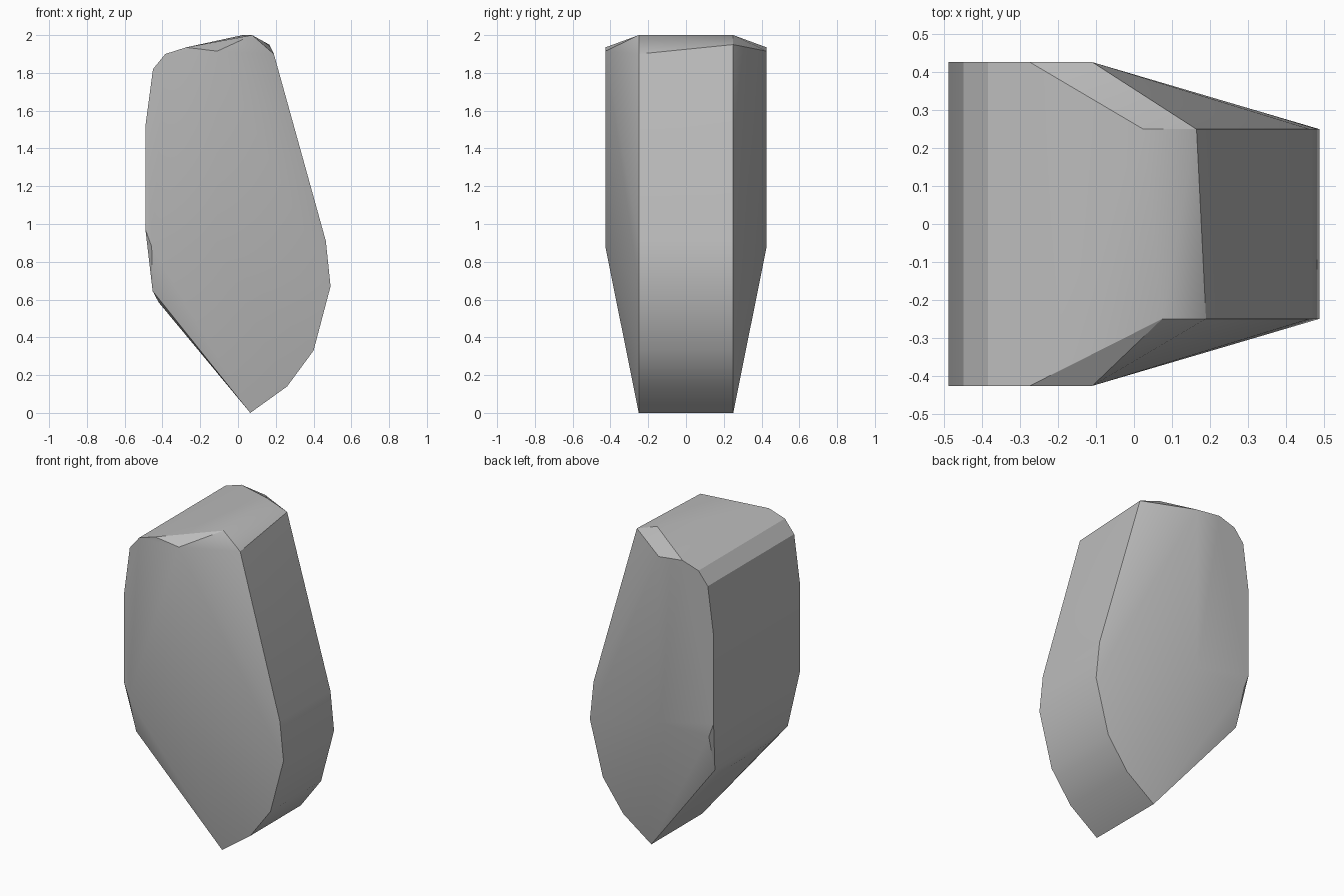
import bpy, bmesh, math

# Start clean
cube = bpy.data.objects.get("Cube")
if cube:
    bpy.data.objects.remove(cube, do_unlink=True)

# Stone colour
stone = bpy.data.materials.new("stone grey")
stone.use_nodes = True
grey = (0.5, 0.5, 0.5, 1)
stone.diffuse_color = grey
stone.node_tree.nodes["Principled BSDF"].inputs["Base Color"].default_value = grey

CHEEK, CORE = 0.427, 0.25   # half widths of the broad sides and of the narrow rim

# Profiles as (x, z): broad sides, narrow rim, and the chipped lower corner
cheek = [(-0.49, 1.52), (-0.45, 1.82), (-0.385, 1.9), (-0.275, 1.935),
         (-0.11, 1.915), (-0.11, 0.88), (-0.457, 0.88), (-0.49, 0.97)]
rim = [(0.065, 0), (0.26, 0.14), (0.4, 0.33), (0.49, 0.67), (0.465, 0.91),
       (-0.42, 0.585)]
chip = [(-0.452, 0.645)]

# Top ridge differs slightly between front and back
ridge = {-1: [(0.075, 2.0), (0.19, 1.9)], 1: [(0.025, 2.0), (0.165, 1.95)]}

bm = bmesh.new()
for side in (-1, 1):
    for profile, width in ((cheek, CHEEK), (rim + ridge[side], CORE), (chip, 0.36)):
        for x, z in profile:
            bm.verts.new((x, side * width, z))

# Wrap the profiles in one faceted boulder
hull = bmesh.ops.convex_hull(bm, input=bm.verts)
loose = {v for v in hull["geom_interior"] + hull["geom_unused"]
         if isinstance(v, bmesh.types.BMVert)}
bmesh.ops.delete(bm, geom=list(loose), context="VERTS")
bmesh.ops.dissolve_limit(bm, angle_limit=math.radians(0.5),
                         verts=bm.verts, edges=bm.edges)
bmesh.ops.recalc_face_normals(bm, faces=bm.faces)

mesh = bpy.data.meshes.new("boulder")
bm.to_mesh(mesh)
bm.free()
mesh.materials.append(stone)
boulder = bpy.data.objects.new("boulder", mesh)
bpy.context.collection.objects.link(boulder)

# Soft shading with crisp main edges
bpy.ops.object.select_all(action="DESELECT")
boulder.select_set(True)
bpy.context.view_layer.objects.active = boulder
bpy.ops.object.shade_smooth_by_angle(angle=math.radians(30))
